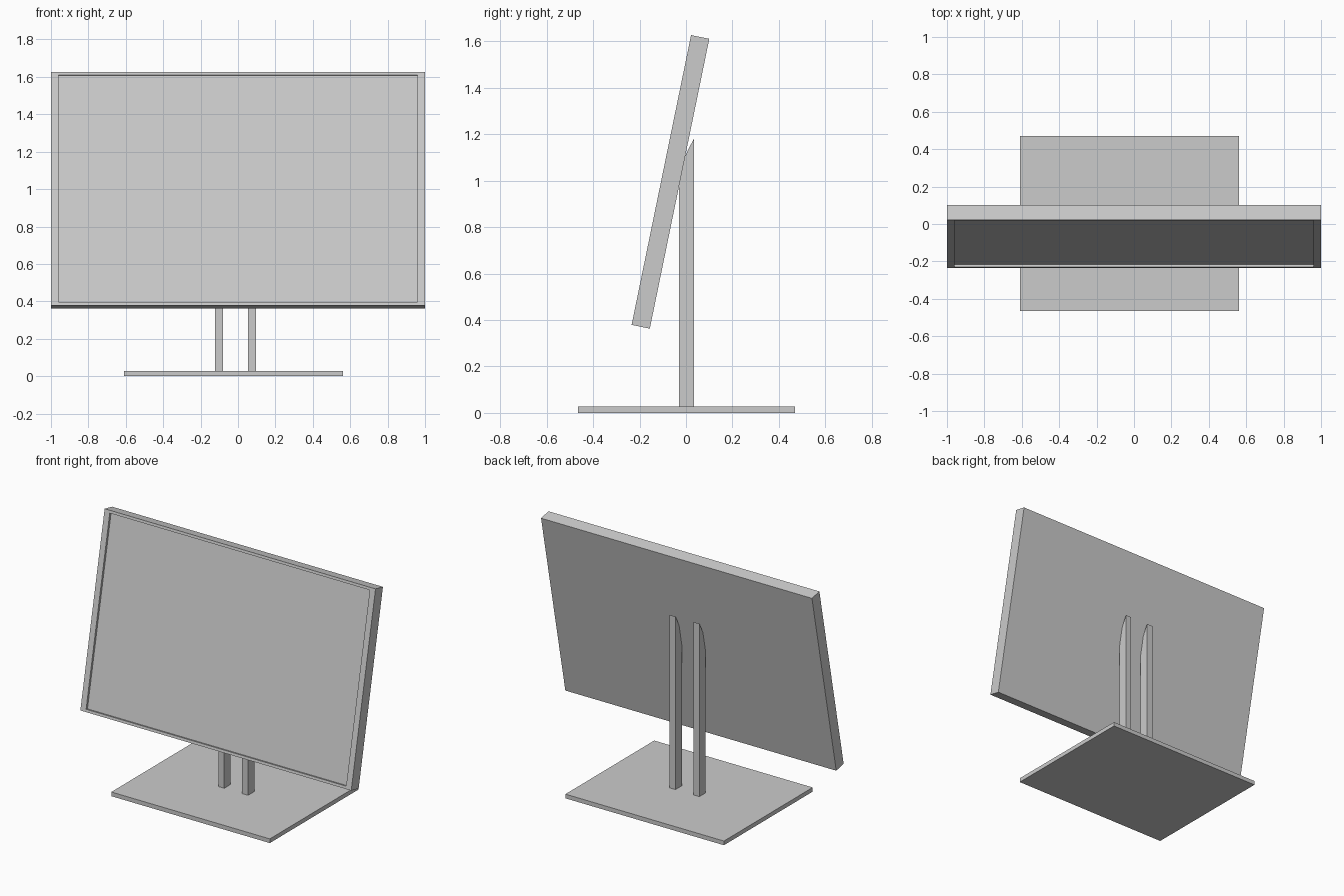
import bpy, bmesh, math
from mathutils import Matrix, Vector

if "Cube" in bpy.data.objects:
    bpy.data.objects.remove(bpy.data.objects["Cube"])


def finish(bm, name):
    bmesh.ops.recalc_face_normals(bm, faces=bm.faces)
    mesh = bpy.data.meshes.new(name)
    bm.to_mesh(mesh)
    bm.free()
    obj = bpy.data.objects.new(name, mesh)
    bpy.context.collection.objects.link(obj)
    return obj


def box(size):
    bm = bmesh.new()
    bmesh.ops.create_cube(bm, size=1)
    bmesh.ops.scale(bm, vec=size, verts=bm.verts)
    return bm


# Base plate
base = finish(box((1.17, 0.936, 0.028)), "base_plate")
base.location = (-0.024, 0.002, 0.014)

# Display panel with a recessed screen, tilted back
WIDTH, DEPTH, HEIGHT = 2.0, 0.08, 1.274
BEZEL_X, BEZEL_Z, RECESS = 0.04, 0.025, 0.015
bm = box((WIDTH, DEPTH, HEIGHT))
bm.normal_update()
front = min(bm.faces, key=lambda f: f.calc_center_median().y)
bmesh.ops.inset_individual(bm, faces=[front], thickness=BEZEL_Z)
for v in front.verts:
    v.co.x = math.copysign(WIDTH / 2 - BEZEL_X, v.co.x)
screen = bmesh.ops.extrude_discrete_faces(bm, faces=[front])["faces"][0]
bmesh.ops.translate(bm, vec=Vector((0, RECESS, 0)), verts=screen.verts)
panel = finish(bm, "display_panel")
panel.location = (0, -0.067, 0.995)
panel.rotation_euler.x = -math.radians(11.6)

# Two upright posts with tapered tops that meet the panel back
PROFILE = [(-0.031, 0.028), (0.035, 0.028), (0.035, 1.182), (0.015, 1.145),
           (-0.003, 1.107), (-0.018, 1.06), (-0.031, 0.97)]
for side, x in (("left", -0.123), ("right", 0.053)):
    bm = bmesh.new()
    face = bm.faces.new([bm.verts.new((x, y, z)) for y, z in PROFILE])
    ext = bmesh.ops.extrude_face_region(bm, geom=[face], use_keep_orig=True)
    moved = [g for g in ext["geom"] if isinstance(g, bmesh.types.BMVert)]
    bmesh.ops.translate(bm, vec=(0.043, 0, 0), verts=moved)
    finish(bm, side + "_post")
